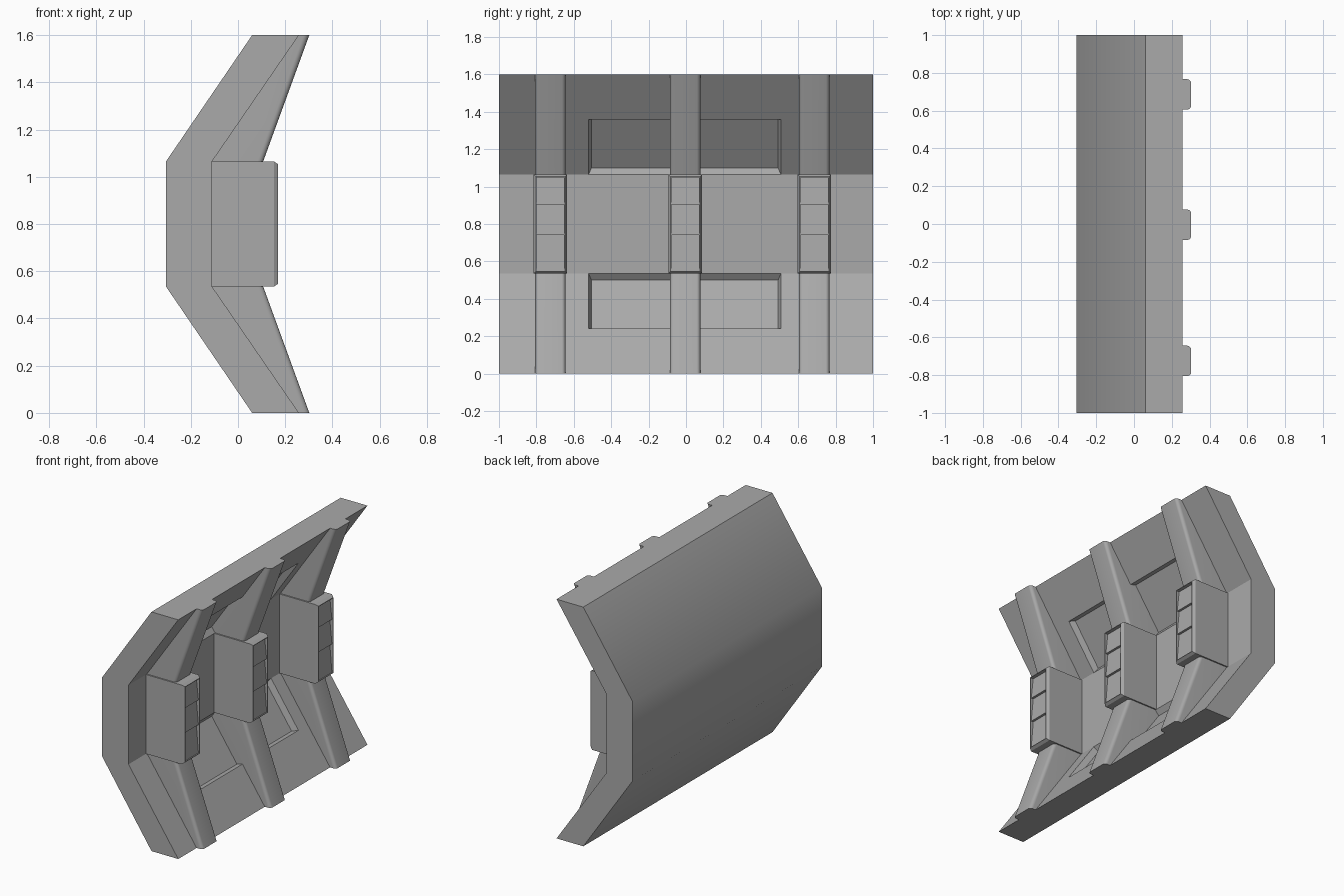
import bpy, bmesh, math
from mathutils import Vector

if "Cube" in bpy.data.objects:
    bpy.data.objects.remove(bpy.data.objects["Cube"])

grey = bpy.data.materials.new("plain grey")
grey.diffuse_color = (0.4, 0.4, 0.4, 1)
grey.use_nodes = True
grey.node_tree.nodes["Principled BSDF"].inputs["Base Color"].default_value = grey.diffuse_color

MID = 0.8                      # height of the mirror plane
LOW, HIGH = 0.535, 1.065       # bends of the wall
RIB_Y = (-0.725, -0.004, 0.686)


def make(name, bm):
    bmesh.ops.recalc_face_normals(bm, faces=bm.faces)
    me = bpy.data.meshes.new(name)
    bm.to_mesh(me)
    bm.free()
    me.materials.append(grey)
    ob = bpy.data.objects.new(name, me)
    bpy.context.collection.objects.link(ob)
    return ob


def loft(name, rings):
    """Skin a list of equal-length closed rings and cap both ends."""
    bm = bmesh.new()
    vs = [[bm.verts.new(p) for p in r] for r in rings]
    n = len(vs[0])
    for a, b in zip(vs, vs[1:]):
        for i in range(n):
            j = (i + 1) % n
            bm.faces.new((a[i], a[j], b[j], b[i]))
    bm.faces.new(vs[0])
    bm.faces.new(vs[-1])
    return make(name, bm)


def smooth(ob, deg):
    bpy.ops.object.select_all(action='DESELECT')
    ob.select_set(True)
    bpy.context.view_layer.objects.active = ob
    bpy.ops.object.shade_smooth_by_angle(angle=math.radians(deg))


# Bent wall: one side profile swept along y, softly shaded on its back
half = [(-0.11, HIGH), (0.258, 1.6), (0.06, 1.6), (-0.305, HIGH)]
profile = half + [(x, 2 * MID - z) for x, z in reversed(half)]
wall = loft("wall", [[(x, y, z) for x, z in profile] for y in (-1, 1)])
for p in wall.data.polygons:
    p.use_smooth = p.normal.x < -0.5

# Tapered cutters sink a panel into each sloping inner face
slope = Vector((0.368, 0, 0.535)).normalized()
out = Vector((slope.z, 0, -slope.x))
bend = Vector((-0.11, 0, HIGH))


def panel_ring(depth, flip):
    grow = 0.35 * depth
    lo, hi = -grow, 0.357 + grow
    ring = []
    for y, s in ((-0.52 - grow, lo), (0.507 + grow, lo),
                 (0.507 + grow, hi), (-0.52 - grow, hi)):
        p = bend + slope * s + out * depth
        ring.append((p.x, y, 2 * MID - p.z if flip else p.z))
    return ring


for flip in (False, True):
    cutter = loft("panel_cutter", [panel_ring(d, flip) for d in (-0.04, 0.02)])
    cutter.hide_render = True
    cutter.hide_viewport = True
    cut = wall.modifiers.new("panel", 'BOOLEAN')
    cut.operation = 'DIFFERENCE'
    cut.solver = 'EXACT'
    cut.object = cutter


# Ribs: round-shouldered section swept up the slope
def rib_ring(y, back, front, z, w=0.081, rx=0.024, ry=0.02):
    right = [(back, w)]
    for i in range(6):
        a = math.pi / 2 * i / 5
        right.append((front - rx + rx * math.sin(a), w - ry + ry * math.cos(a)))
    pts = right + [(x, -dy) for x, dy in reversed(right)]
    return [(x, y + dy, z) for x, dy in pts]


# Blocks: boxes with a chamfered front and a sunken grille
def block_ring(y, x, inset):
    w, h = 0.09 - inset, (HIGH - LOW) / 2 - inset
    return [(x, y + a * w, MID + b * h) for a, b in ((-1, -1), (1, -1), (1, 1), (-1, 1))]


for y in RIB_Y:
    for flip, part in ((False, "upper_rib"), (True, "lower_rib")):
        rings = [rib_ring(y, -0.18, 0.103, HIGH - 0.01), rib_ring(y, 0.19, 0.302, 1.6)]
        if flip:
            rings = [[(a, b, 2 * MID - c) for a, b, c in r] for r in rings]
        smooth(loft(part, rings), 40)

    loft("block", [block_ring(y, x, i) for x, i in
                   ((-0.13, 0), (0.152, 0), (0.17, 0.012), (0.17, 0.016), (0.14, 0.016))])

    # Three tilted slats in the grille
    edges = (0.551, 0.74, 0.905, 1.049)
    for z0, z1 in zip(edges, edges[1:]):
        tri = [(0.135, z0), (0.163, z0), (0.147, z1), (0.135, z1)]
        loft("slat", [[(x, y + d, z) for x, z in tri] for d in (-0.074, 0.074)])
